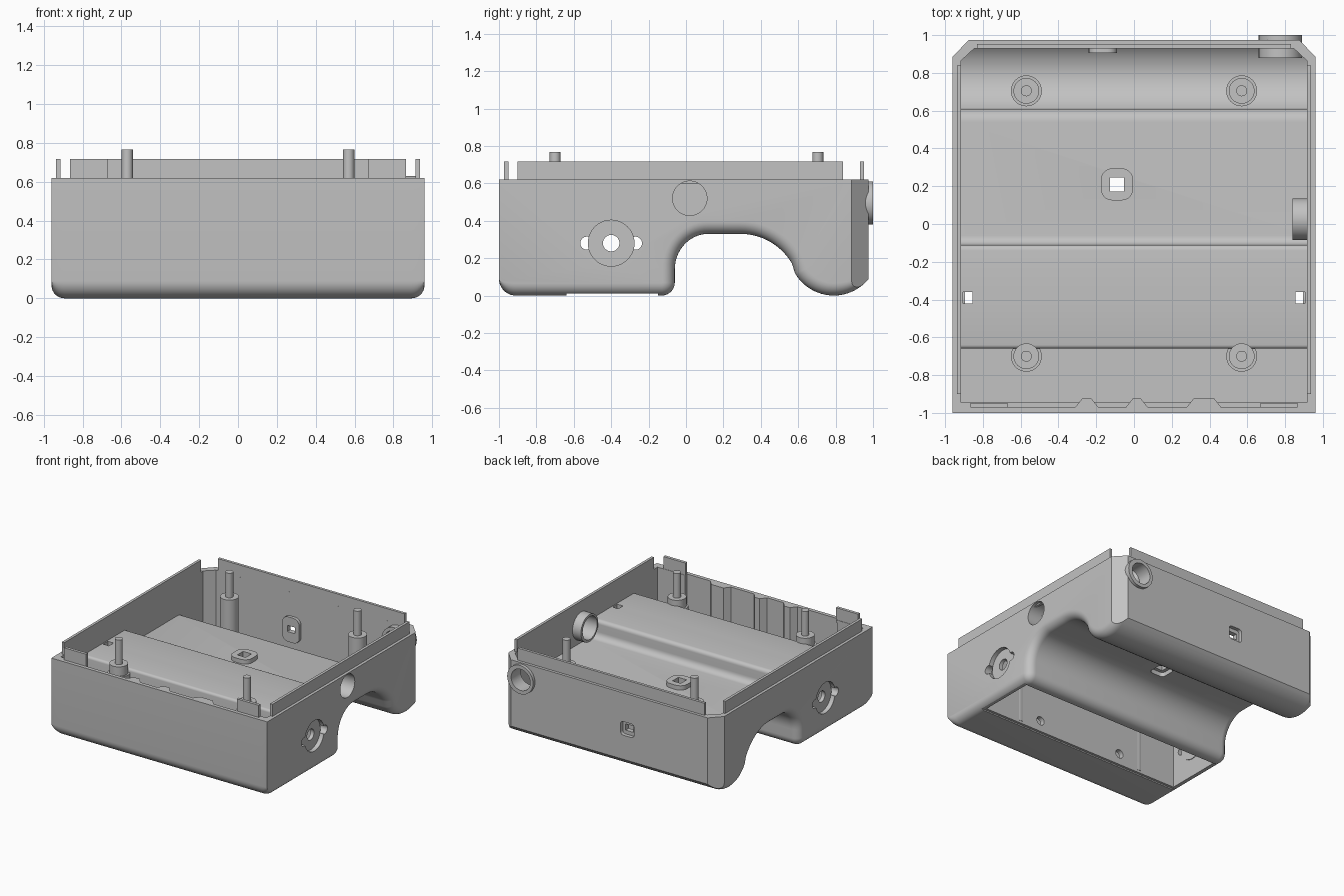
import bpy, bmesh
from math import sin, cos, pi, radians
from mathutils import Matrix, Vector

if "Cube" in bpy.data.objects:
    bpy.data.objects.remove(bpy.data.objects["Cube"], do_unlink=True)

grey = bpy.data.materials.new("grey_plastic")
grey.use_nodes = True
COLOUR = (0.54, 0.54, 0.54, 1)
grey.diffuse_color = COLOUR
grey.node_tree.nodes["Principled BSDF"].inputs["Base Color"].default_value = COLOUR


def finish(name, bm):
    bmesh.ops.recalc_face_normals(bm, faces=bm.faces)
    mesh = bpy.data.meshes.new(name)
    bm.to_mesh(mesh)
    bm.free()
    mesh.materials.append(grey)
    ob = bpy.data.objects.new(name, mesh)
    bpy.context.collection.objects.link(ob)
    return ob


def loft(name, rings):
    """Closed solid through rings of equal point count."""
    bm = bmesh.new()
    loops = [[bm.verts.new(p) for p in ring] for ring in rings]
    n = len(loops[0])
    for a, b in zip(loops, loops[1:]):
        for i in range(n):
            j = (i + 1) % n
            bm.faces.new((a[i], a[j], b[j], b[i]))
    bm.faces.new(loops[0][::-1])
    bm.faces.new(loops[-1])
    return finish(name, bm)


def prism(name, pts, axis, a, b):
    """Extrude a flat profile along one axis; points hold the other two coordinates."""
    place = {"x": lambda p, t: (t, *p), "y": lambda p, t: (p[0], t, p[1]),
             "z": lambda p, t: (*p, t)}[axis]
    return loft(name, [[place(p, t) for p in pts] for t in (a, b)])


def box(name, x0, x1, y0, y1, z0, z1):
    return prism(name, [(x0, y0), (x1, y0), (x1, y1), (x0, y1)], "z", z0, z1)


def cyl(name, axis, centre, r, a, b, seg=40):
    """Cylinder from a to b on an axis; centre holds the other two coordinates."""
    k = "xyz".index(axis)
    mid = list(centre)
    mid.insert(k, (a + b) / 2)
    rot = Vector((0, 0, 1)).rotation_difference(Vector([i == k for i in range(3)]))
    bm = bmesh.new()
    bmesh.ops.create_cone(bm, cap_ends=True, segments=seg, radius1=r, radius2=r, depth=b - a,
                          matrix=Matrix.Translation(mid) @ rot.to_matrix().to_4x4())
    return finish(name, bm)


def cut(ob, *cutters):
    for c in cutters:
        c.hide_render = True
        mod = ob.modifiers.new("cut", "BOOLEAN")
        mod.operation, mod.solver, mod.object = "DIFFERENCE", "EXACT", c
        bpy.context.view_layer.objects.active = ob
        bpy.ops.object.modifier_apply(modifier=mod.name)
        bpy.data.objects.remove(c, do_unlink=True)
    return ob


def arc(cy, cz, ry, rz, a0, a1, n=10):
    return [(cy + ry * cos(radians(a0 + (a1 - a0) * i / n)),
             cz + rz * sin(radians(a0 + (a1 - a0) * i / n))) for i in range(n + 1)]


def rounded(cx, cy, w, h, r):
    pts = []
    for i, (sx, sy) in enumerate(((1, 1), (-1, 1), (-1, -1), (1, -1))):
        pts += arc(cx + sx * (w / 2 - r), cy + sy * (h / 2 - r), r, r, 90 * i, 90 * i + 90, 5)
    return pts


# Outer body: side profile with an arch and a rear lobe, rounded at both sides
profile = ([(-1, 0.62)] + arc(-0.91, 0.09, 0.09, 0.09, 180, 270)
           + arc(-0.13, 0.07, 0.07, 0.07, 270, 360)
           + arc(0.12, 0.14, 0.18, 0.19, 180, 90, 14)
           + arc(0.29, 0.01, 0.32, 0.32, 90, 30, 14)
           + arc(0.79, 0.24, 0.24, 0.24, 210, 320.4, 20) + [(0.975, 0.62)])


def inset(d):
    out = []
    for i, (y, z) in enumerate(profile):
        if i in (0, len(profile) - 1):
            out.append((y, z))
            continue
        (ya, za), (yb, zb) = profile[i - 1], profile[i + 1]
        t = Vector((yb - ya, zb - za)).normalized()
        ny = 0 if y < -0.9 or y > 0.79 else -t.y
        out.append((y + d * ny, z + d * max(t.x, 0)))
    return out


FILLET = 0.066
steps = [(0.96 - FILLET * (1 - sin(a)), FILLET * (1 - cos(a)))
         for a in [i * pi / 14 for i in range(8)]]
stations = [(-x, d) for x, d in steps[::-1]] + steps
body = loft("case_body", [[(x, *p) for p in inset(d)] for x, d in stations])

# Rear corner chamfers
for s in (-1, 1):
    cut(body, prism("corner_cutter", [(s * 0.96, 0.885), (s * 0.875, 0.975), (s * 0.875, 1.1),
                                      (s * 1.1, 1.1), (s * 1.1, 0.885)], "z", -0.1, 0.8))

# Cavity with a front trench, a raised deck, a flat arch floor and the rear trough
DECK, FLOOR = 0.525, 0.385
inner = ([(-0.945, 0.8), (-0.945, 0.035), (-0.66, 0.035)]
         + arc(-0.64, DECK - 0.02, 0.02, 0.02, 180, 90, 4)
         + arc(-0.14, DECK - 0.03, 0.03, 0.03, 90, 0, 5)
         + arc(-0.06, FLOOR + 0.05, 0.05, 0.05, 180, 270, 6)
         + arc(0.54, FLOOR - 0.07, 0.07, 0.07, 90, 0, 7)
         + arc(0.79, 0.24, 0.205, 0.205, 210, 313, 16) + [(0.93, 0.8)])
cavity = prism("cavity", inner, "x", -0.915, 0.915)
for s in (-1, 1):
    cut(cavity, prism("corner_filler", [(s * 0.915, 0.865), (s * 0.845, 0.93), (s * 0.845, 1),
                                        (s * 1, 1), (s * 1, 0.865)], "z", -0.1, 0.9))
cut(body, cavity)
cut(body, box("front_recess", -0.68, 0.67, -0.97, -0.9, 0.06, 0.8))

# Compartment open at the bottom
cut(body, box("opening_step", -1.1, 1.1, -0.64, -0.15, -0.1, 0.01),
    box("compartment", -0.9, 0.9, -0.62, -0.15, -0.1, DECK - 0.04))
for x in (-0.38, 0.38):
    cut(body, cyl("latch_hole", "y", (x, 0.1), 0.035, -0.7, -0.6, 24))

# Side discs with keyed openings, and deck slots
for s in (-1, 1):
    a, b = sorted((s * 0.87, s * 1.1))
    cut(body, cyl("disc_seat", "x", (-0.4, 0.28), 0.123, a, b))
    for dy in (-0.13, 0.13):
        cut(body, cyl("key_hole", "x", (-0.4 + dy, 0.28), 0.035, a, b, 24))
    a, b = sorted((s * 0.895, s * 0.925))
    disc = cyl("left_disc" if s > 0 else "right_disc", "x", (-0.4, 0.28), 0.125, a, b)
    cut(disc, cyl("disc_hole", "x", (-0.4, 0.28), 0.044, a - 0.1, b + 0.1, 28))
    cut(body, box("deck_slot", s * 0.88 - 0.026, s * 0.88 + 0.026, -0.42, -0.36, 0.4, 0.6))

# Side port and rear port, each with a collar
cut(body, cyl("side_port", "x", (0.02, 0.52), 0.092, 0.8, 1.1),
    cyl("rear_port", "y", (0.77, 0.495), 0.085, 0.8, 1.1))
cut(cyl("side_port_collar", "x", (0.025, 0.52), 0.11, 0.84, 0.93),
    cyl("collar_bore", "x", (0.02, 0.52), 0.092, 0.7, 1.1))
cut(cyl("rear_port_collar", "y", (0.775, 0.495), 0.115, 0.88, 1.0),
    cyl("collar_bore", "y", (0.77, 0.495), 0.085, 0.7, 1.1))

# Arch sensor pad and rear socket pad
pad = prism("arch_pad", rounded(-0.09, 0.21, 0.17, 0.17, 0.06), "z", FLOOR - 0.02, FLOOR + 0.035)
cut(body, prism("pad_pocket", rounded(-0.09, 0.21, 0.13, 0.13, 0.03), "z", 0.2, FLOOR - 0.015))
for target in (body, pad):
    cut(target, box("pad_slot", -0.127, -0.053, 0.173, 0.247, 0.2, 0.6))
socket = prism("socket_pad", rounded(-0.165, 0.33, 0.15, 0.2, 0.05), "y", 0.905, 0.94)
cut(body, prism("socket_recess", rounded(-0.16, 0.335, 0.12, 0.11, 0.025), "y", 0.945, 1.1))
for target in (body, socket):
    cut(target, box("socket_slot", -0.195, -0.125, 0.8, 1.1, 0.31, 0.36))

# Screw bosses with base sleeves and locating pins
for sx, side in ((-1, "right"), (1, "left")):
    for y, end, base, sleeve in ((-0.7, "front", 0.03, DECK - 0.03), (0.705, "rear", 0.075, 0.2)):
        spot = (sx * 0.57, y)
        cyl(f"{end}_{side}_sleeve", "z", spot, 0.082, base, sleeve, 32)
        cyl(f"{end}_{side}_boss", "z", spot, 0.068, base, 0.57, 32)
        cyl(f"{end}_{side}_pin", "z", spot, 0.029, 0.55, 0.767, 24)

# Ribs on the front wall
for i, (x, w) in enumerate(((-0.25, 0.025), (0.015, 0.022), (0.37, 0.055))):
    prism(f"front_rib_{i + 1}", [(x - w - 0.04, -0.975), (x + w + 0.04, -0.975),
                                 (x + w, -0.925), (x - w, -0.925)], "z", 0.03, 0.62)

# Raised rim lips
for s, side in ((-1, "right"), (1, "left")):
    a, b = sorted((s * 0.915, s * 0.937))
    box(f"{side}_lip", a, b, -0.9, 0.84, 0.6, 0.717)
    a, b = sorted((s * 0.67, s * 0.865))
    box(f"front_{side}_lip", a, b, -0.972, -0.948, 0.6, 0.717)
box("rear_lip", -0.83, 0.83, 0.93, 0.952, 0.6, 0.717)

# Smooth shading with sharp edges kept
bpy.ops.object.select_all(action="DESELECT")
for ob in bpy.context.collection.objects:
    if ob.type == "MESH" and grey.name in ob.data.materials:
        ob.select_set(True)
        bpy.context.view_layer.objects.active = ob
bpy.ops.object.shade_smooth_by_angle(angle=radians(30))
